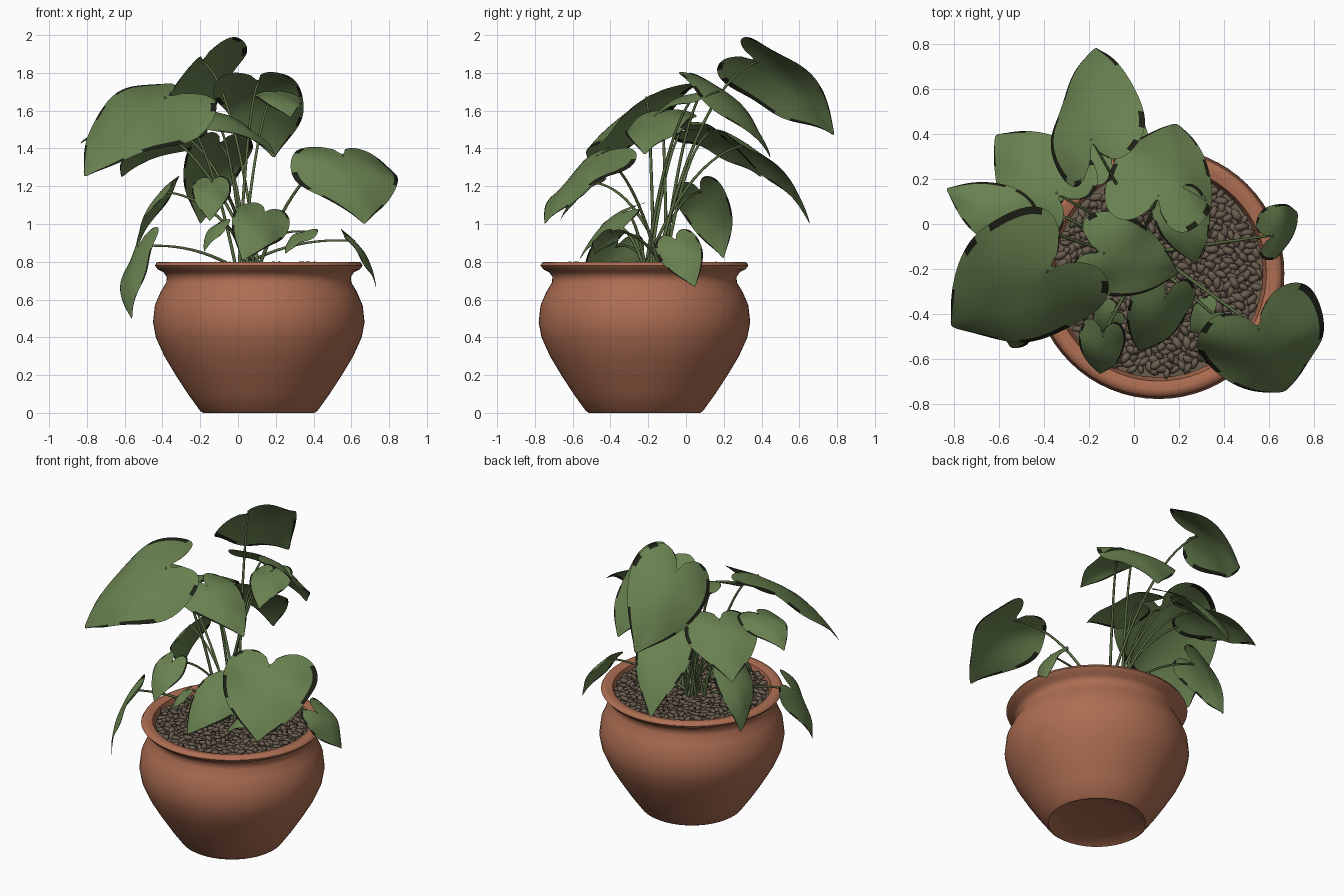
import bpy, bmesh, math, random
from mathutils import Vector, Matrix, Euler

random.seed(4)
if "Cube" in bpy.data.objects:
    bpy.data.objects.remove(bpy.data.objects["Cube"])

POT = Vector((0.11, -0.22, 0))


def material(name, rgb):
    m = bpy.data.materials.new(name)
    m.use_nodes = True
    m.diffuse_color = (*rgb, 1)
    m.node_tree.nodes["Principled BSDF"].inputs["Base Color"].default_value = (*rgb, 1)
    return m


clay = material("terracotta", (0.42, 0.155, 0.085))
stone = material("brown_stone", (0.145, 0.11, 0.078))
leaf_green = material("leaf_green", (0.14, 0.22, 0.08))
leaf_edge = material("withered_edge", (0.012, 0.014, 0.008))
stem_green = material("stem_green", (0.1, 0.15, 0.055))


def add_object(name, bm, mats, smooth=True):
    mesh = bpy.data.meshes.new(name)
    bm.to_mesh(mesh)
    bm.free()
    for mat in mats:
        mesh.materials.append(mat)
    for polygon in mesh.polygons:
        polygon.use_smooth = smooth
    obj = bpy.data.objects.new(name, mesh)
    bpy.context.collection.objects.link(obj)
    return obj


# Pot: lathed profile from the hollow foot over the rim to the inner wall
profile = [(0, .03), (.2, .025), (.28, .008), (.295, 0), (.31, .01), (.375, .1), (.44, .2),
           (.5, .3), (.545, .4), (.56, .48), (.55, .57), (.52, .64), (.49, .69), (.487, .72),
           (.505, .745), (.535, .76), (.55, .78), (.54, .797), (.515, .8), (.48, .79), (.46, .7)]
bm = bmesh.new()
points = [bm.verts.new((radius, 0, height)) for radius, height in profile]
edges = [bm.edges.new(pair) for pair in zip(points, points[1:])]
bmesh.ops.spin(bm, geom=points + edges, cent=(0, 0, 0), axis=(0, 0, 1),
               angle=math.tau, steps=64, use_duplicate=False)
bmesh.ops.remove_doubles(bm, verts=bm.verts, dist=0.0005)
bmesh.ops.recalc_face_normals(bm, faces=bm.faces)
pot = add_object("pot", bm, [clay])
pot.location = POT
bpy.context.view_layer.objects.active = pot
pot.select_set(True)
bpy.ops.object.shade_smooth_by_angle(angle=math.radians(60))
pot.select_set(False)

# Soil bed under the pebbles
bm = bmesh.new()
bmesh.ops.create_circle(bm, cap_ends=True, segments=48, radius=0.465,
                        matrix=Matrix.Translation(POT + Vector((0, 0, 0.755))))
add_object("soil", bm, [stone], False)

# Pebbles: spiral scatter of flattened stones
bm = bmesh.new()
COUNT = 620
for i in range(COUNT):
    radius, angle = 0.45 * math.sqrt((i + 0.5) / COUNT), i * 2.39996
    place = POT + Vector((radius * math.cos(angle), radius * math.sin(angle),
                          random.uniform(0.762, 0.785)))
    turn = Euler((random.uniform(-.4, .4), random.uniform(-.4, .4), random.uniform(0, math.tau)))
    scale = random.uniform(0.8, 1.25)
    size = Matrix.Diagonal((0.033 * scale, 0.018 * scale, 0.015, 1))
    bmesh.ops.create_icosphere(bm, subdivisions=1, radius=1,
                               matrix=Matrix.Translation(place) @ turn.to_matrix().to_4x4() @ size)
add_object("pebbles", bm, [stone])

ROWS = 14
SHARES = (-1, -.95, -.65, -.33, 0, .33, .65, .95, 1)
UP = (0, 0, 1)


def leaf(name, notch, tip, width, facing):
    # Heart-shaped sheet, arched along the midrib, with wavy sides and withered edge patches
    notch, tip = Vector(notch), Vector(tip)
    axis = tip - notch
    length = axis.length
    axis.normalize()
    side = axis.cross(Vector(facing)).normalized()
    normal = side.cross(axis)
    phase = random.uniform(0, math.tau)
    bm = bmesh.new()
    rows = []
    for i in range(ROWS + 1):
        t = i / ROWS
        bulge = max(math.sin(math.pi * t), 0)
        edge = t - 1.08 * bulge * (1 - t) ** 1.5
        midrib = t * t
        row = []
        for share in SHARES:
            u = midrib + (edge - midrib) * abs(share)
            v = 1.05 * bulge ** 1.5 * share
            lift = length * 0.36 * u * (1 - u) - width * 0.12 * v * v
            lift += width * 0.055 * abs(v) * math.sin(7 * u + 2 * v + phase)
            row.append(bm.verts.new(notch + axis * u * length + side * v * width / 2
                                    + normal * lift))
        rows.append(row)
    last = len(SHARES) - 2
    for i, (near, far) in enumerate(zip(rows, rows[1:])):
        for j in range(last + 1):
            face = bm.faces.new((near[j], far[j], far[j + 1], near[j + 1]))
            withered = j in (0, last) and (i > ROWS - 4 or random.random() < 0.45)
            face.material_index = int(withered)
    bmesh.ops.remove_doubles(bm, verts=bm.verts, dist=0.0008)
    bmesh.ops.dissolve_degenerate(bm, edges=bm.edges, dist=0.0005)
    obj = add_object(name, bm, [leaf_green, leaf_edge])
    subdivision = obj.modifiers.new("smooth", "SUBSURF")
    subdivision.levels = subdivision.render_levels = 2


def stem(name, notch, angle):
    # Arching stalk from the crown of the plant to the leaf notch
    start = Vector((0.05 + 0.06 * math.cos(angle), -0.16 + 0.06 * math.sin(angle), 0.76))
    end = Vector(notch)
    control = start.lerp(end, 0.45)
    control.z = end.z + 0.04 - 0.12 * (end.z - 0.8)
    curve = bpy.data.curves.new(name, "CURVE")
    curve.dimensions = "3D"
    curve.bevel_depth = 0.008
    curve.bevel_resolution = 1
    line = curve.splines.new("POLY")
    steps = 14
    line.points.add(steps)
    for n, point in enumerate(line.points):
        t = n / steps
        place = start.lerp(control, t).lerp(control.lerp(end, t), t)
        point.co = (*place, 1)
        point.radius = 1.2 - 0.5 * t
    line.use_smooth = True
    curve.materials.append(stem_green)
    bpy.context.collection.objects.link(bpy.data.objects.new(name, curve))


# Leaves: name, notch, tip, width, facing direction
high_leaves = [
    ("top_back", (-.19, .38, 1.86), (-.17, .79, 1.46), .48, (-.7, .6, .6)),
    ("back", (.11, .13, 1.75), (.19, .45, 1.34), .46, UP),
    ("low_back", (-.1, .33, 1.42), (-.2, .66, .99), .34, UP),
    ("back_right", (-.35, .14, 1.49), (-.62, .4, 1.24), .42, UP),
    ("large_right", (-.39, -.21, 1.67), (-.82, -.46, 1.24), .62, (-.2, -.45, .6)),
    ("outer_right", (-.55, .02, 1.54), (-.84, .16, 1.42), .26, UP),
    ("centre", (-.14, -.13, 1.59), (.2, -.22, 1.36), .36, (0, -.1, 1)),
    ("inner_left", (.2, .08, 1.7), (.28, -.18, 1.56), .24, UP),
    ("large_left", (.56, -.47, 1.36), (.67, -.75, .99), .56, UP),
]
low_leaves = [
    ("low_left", (.62, -.05, .91), (.73, .05, .66), .23, (1, 0, .5)),
    ("front", (.14, -.33, 1.06), (.02, -.57, .8), .29, (.3, -.3, .9)),
    ("front_right", (-.14, -.5, 1.22), (-.15, -.67, 1.01), .2, UP),
    ("low_right", (-.53, -.37, .88), (-.56, -.53, .49), .28, (-1, -.5, .3)),
    ("side_right", (-.41, .08, 1.17), (-.54, .2, .81), .27, (-1, .2, .5)),
    ("small_front_left", (.35, -.4, .96), (.25, -.48, .84), .17, UP),
    ("small_front_right", (-.1, -.4, 1), (-.18, -.46, .85), .13, UP),
]
for i, (name, notch, tip, width, facing) in enumerate(high_leaves + low_leaves):
    leaf(name + "_leaf", notch, tip, width, facing)
    stem(name + "_stem", notch, i * 2.4)
